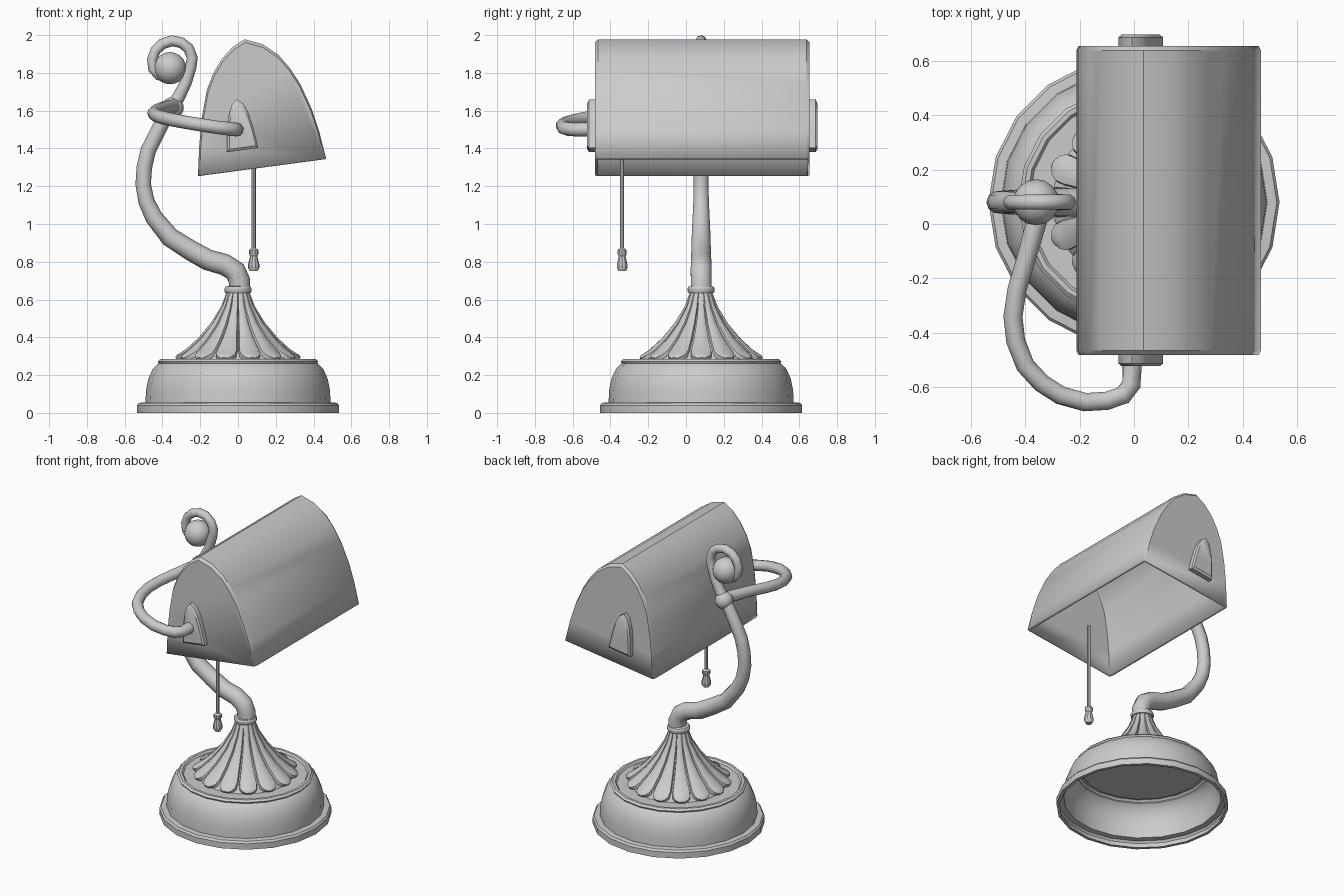
import bpy, bmesh, math
from mathutils import Vector

CY = 0.08  # y of the stand axis


def smooth(ob, deg=30):
    bpy.ops.object.select_all(action='DESELECT')
    ob.select_set(True)
    bpy.context.view_layer.objects.active = ob
    bpy.ops.object.shade_smooth_by_angle(angle=math.radians(deg))
    return ob


def finish(bm, name, deg=30):
    bmesh.ops.recalc_face_normals(bm, faces=bm.faces)
    me = bpy.data.meshes.new(name)
    bm.to_mesh(me)
    bm.free()
    ob = bpy.data.objects.new(name, me)
    bpy.context.collection.objects.link(ob)
    return smooth(ob, deg)


def loft(bm, rings, closed=True, cap_start=True, cap_end=True):
    vs = [[bm.verts.new(p) for p in r] for r in rings]
    n = len(rings[0])
    for a, b in zip(vs, vs[1:]):
        for i in range(n if closed else n - 1):
            j = (i + 1) % n
            bm.faces.new((a[i], a[j], b[j], b[i]))
    if cap_start:
        bm.faces.new(vs[0])
    if cap_end:
        bm.faces.new(vs[-1])


def lathe(name, profile, x, y, sides, cap_start=True, cap_end=True):
    bm = bmesh.new()
    rings = [[(x + r * math.cos(2 * math.pi * i / sides),
               y + r * math.sin(2 * math.pi * i / sides), z) for i in range(sides)]
             for r, z in profile]
    loft(bm, rings, True, cap_start, cap_end)
    return finish(bm, name)


def tube(name, pts):
    # each point: x, y, z, radius
    cu = bpy.data.curves.new(name, 'CURVE')
    cu.dimensions = '3D'
    cu.bevel_depth = 1.0
    cu.bevel_resolution = 3
    cu.use_fill_caps = True
    sp = cu.splines.new('POLY')
    sp.points.add(len(pts) - 1)
    for p, (x, y, z, r) in zip(sp.points, pts):
        p.co = (x, y, z, 1)
        p.radius = r
    ob = bpy.data.objects.new(name, cu)
    bpy.context.collection.objects.link(ob)
    bpy.ops.object.select_all(action='DESELECT')
    ob.select_set(True)
    bpy.context.view_layer.objects.active = ob
    bpy.ops.object.convert(target='MESH')
    return smooth(bpy.context.view_layer.objects.active, 40)


def ball(name, loc, r):
    bm = bmesh.new()
    bmesh.ops.create_uvsphere(bm, u_segments=16, v_segments=10, radius=r)
    bmesh.ops.translate(bm, vec=Vector(loc), verts=bm.verts)
    return finish(bm, name, 40)


# hollow stepped base, open underneath
lathe("base", [(0.515, 0), (0.535, 0), (0.535, 0.04), (0.525, 0.053), (0.49, 0.056),
               (0.487, 0.12), (0.475, 0.18), (0.45, 0.235), (0.425, 0.258),
               (0.42, 0.262), (0.425, 0.272), (0.412, 0.284), (0.395, 0.284),
               (0.385, 0.272), (0.02, 0.272)], 0, CY, 20, False, True)

# flared cone beneath the petals
lathe("petal_cone", [(0.30, 0.27), (0.28, 0.305), (0.195, 0.38), (0.13, 0.46),
                     (0.08, 0.55), (0.052, 0.645)], 0, CY, 28)

# ring of petals
bm = bmesh.new()
petal = [(0.054, 0.645, 0.011), (0.084, 0.56, 0.017), (0.135, 0.47, 0.027),
         (0.20, 0.39, 0.041), (0.265, 0.33, 0.056), (0.298, 0.308, 0.055),
         (0.318, 0.297, 0.04), (0.328, 0.288, 0.018)]
section = [(-1, -0.022), (-0.93, 0.002), (-0.5, 0.010), (0, 0.013),
           (0.5, 0.010), (0.93, 0.002), (1, -0.022)]
for k in range(14):
    a = 2 * math.pi * k / 14
    c, s = math.cos(a), math.sin(a)
    rings = []
    for r, z, w in petal:
        f = min(1, w / 0.03)
        rings.append([((r + 0.6 * h * f) * c - u * w * s,
                       CY + (r + 0.6 * h * f) * s + u * w * c,
                       z + 0.7 * h * f) for u, h in section])
    loft(bm, rings, True, True, True)
finish(bm, "petals", 35)

# collar at the neck
lathe("collar", [(0.05, 0.632), (0.068, 0.636), (0.072, 0.645), (0.072, 0.658),
                 (0.066, 0.668), (0.05, 0.672)], 0, CY, 20)

# curved main arm ending in a scroll
stem = [(0.008, 0.65, 0.057), (0.008, 0.70, 0.057), (-0.015, 0.75, 0.058),
        (-0.07, 0.785, 0.057), (-0.16, 0.81, 0.056), (-0.25, 0.86, 0.054),
        (-0.36, 0.93, 0.052), (-0.445, 1.035, 0.047), (-0.485, 1.12, 0.043),
        (-0.502, 1.21, 0.041), (-0.496, 1.30, 0.041), (-0.475, 1.39, 0.041),
        (-0.42, 1.50, 0.04), (-0.365, 1.60, 0.038), (-0.315, 1.67, 0.034),
        (-0.275, 1.75, 0.031), (-0.25, 1.83, 0.03), (-0.242, 1.88, 0.029),
        (-0.262, 1.93, 0.029), (-0.30, 1.96, 0.029), (-0.35, 1.97, 0.029),
        (-0.40, 1.953, 0.029), (-0.436, 1.92, 0.028), (-0.455, 1.87, 0.027),
        (-0.45, 1.82, 0.026), (-0.42, 1.785, 0.025), (-0.38, 1.775, 0.024)]
tube("main_arm", [(x, CY, z, r) for x, z, r in stem])
ball("scroll_ball", (-0.36, CY, 1.825), 0.085)
ball("joint_ball", (-0.345, CY, 1.615), 0.058)

# side arm sweeping round to the shade
tube("side_arm", [(-0.335, 0.08, 1.625, 0.04), (-0.355, 0.02, 1.622, 0.038),
                  (-0.40, -0.14, 1.612, 0.035), (-0.43, -0.24, 1.60, 0.035),
                  (-0.445, -0.34, 1.587, 0.035), (-0.435, -0.43, 1.575, 0.035),
                  (-0.40, -0.52, 1.563, 0.035), (-0.34, -0.585, 1.55, 0.035),
                  (-0.27, -0.63, 1.537, 0.035), (-0.18, -0.655, 1.522, 0.035),
                  (-0.10, -0.65, 1.51, 0.035), (-0.04, -0.63, 1.503, 0.036),
                  (-0.01, -0.59, 1.50, 0.036), (-0.005, -0.49, 1.50, 0.037)])


# tapering end rings for extruded outlines, scaled about a point
def ring(outline, y, k, cx, cz):
    return [(cx + (x - cx) * k, y, cz + (z - cz) * k) for x, z in outline]


# arched shade, open below
arch = [(-0.212, 1.255), (-0.205, 1.42), (-0.19, 1.57), (-0.165, 1.71),
        (-0.13, 1.80), (-0.085, 1.875), (-0.025, 1.94), (0.035, 1.978),
        (0.13, 1.952), (0.215, 1.895), (0.275, 1.825), (0.33, 1.74),
        (0.39, 1.61), (0.43, 1.49), (0.467, 1.345)]
bm = bmesh.new()
loft(bm, [ring(arch, y, k, 0.128, 1.30) for y, k in
          ((-0.482, 0.975), (-0.465, 1), (0.638, 1), (0.655, 0.975))], closed=False)
shade = finish(bm, "shade")
# make normals point outwards before thickening inwards
top = max(shade.data.polygons, key=lambda p: p.center.z)
if top.normal.z < 0:
    shade.data.flip_normals()
mod = shade.modifiers.new("thickness", 'SOLIDIFY')
mod.thickness = 0.018
mod.offset = -1

# arched brackets on both ends
plate = [(-0.057, 1.38), (-0.057, 1.48), (-0.05, 1.57), (-0.033, 1.63),
         (-0.008, 1.66), (0.025, 1.64), (0.056, 1.585), (0.083, 1.50), (0.107, 1.403)]
for name, y0, d in (("front_bracket", -0.475, -1), ("back_bracket", 0.648, 1)):
    bm = bmesh.new()
    loft(bm, [ring(plate, y0 + d * t, k, 0.02, 1.49)
              for t, k in ((0, 1), (0.038, 1), (0.048, 0.86))])
    finish(bm, name)

# pull cord with its handle
lathe("pull_cord", [(0.011, 0.86), (0.011, 1.45)], 0.083, -0.338, 8)
lathe("pull_handle", [(0.02, 0.75), (0.03, 0.768), (0.03, 0.785), (0.019, 0.83),
                      (0.025, 0.84), (0.025, 0.862), (0.012, 0.872)], 0.083, -0.338, 10)
